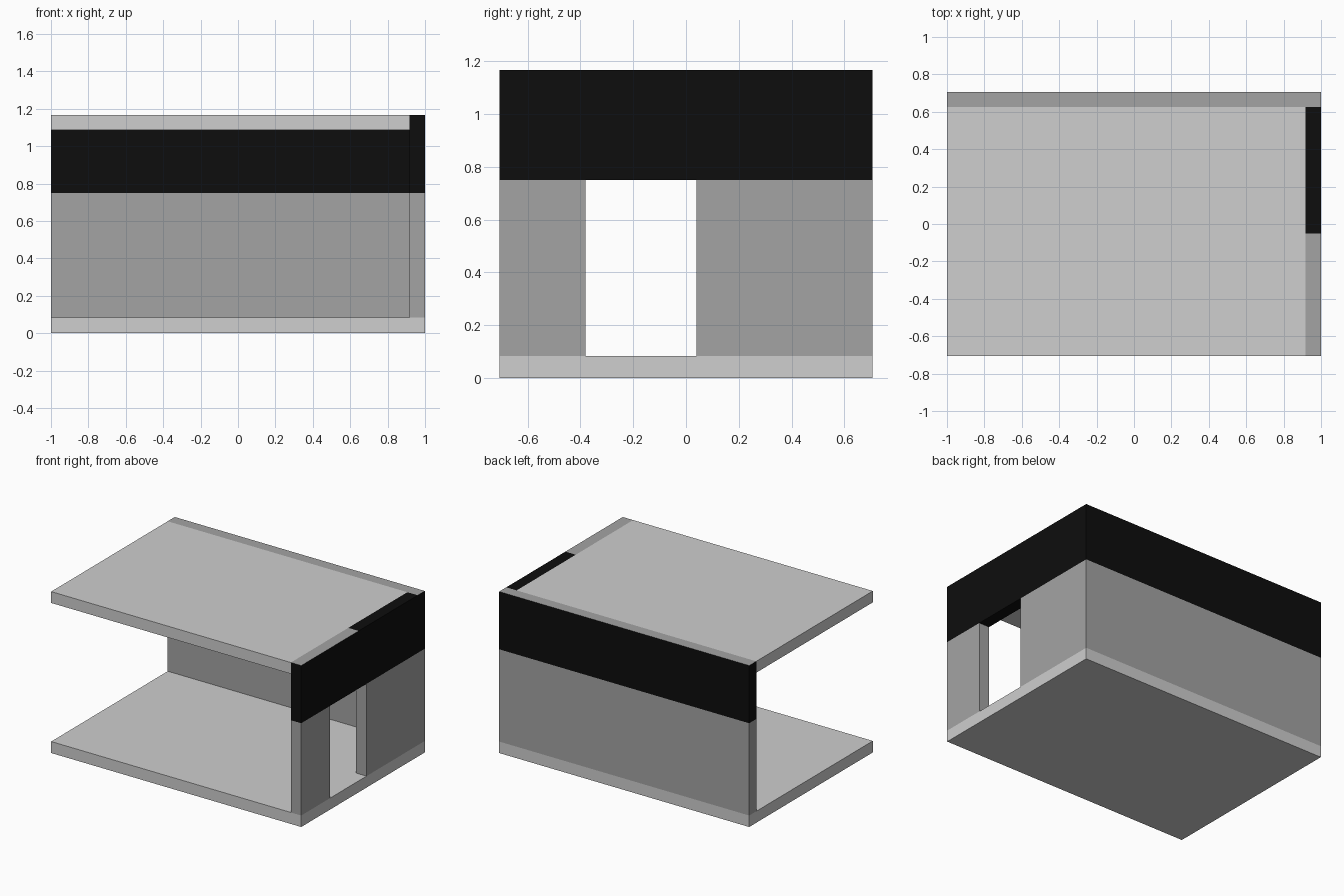
import bpy, bmesh

if "Cube" in bpy.data.objects:
    bpy.data.objects.remove(bpy.data.objects["Cube"])


def material(name, v):
    m = bpy.data.materials.new(name)
    m.diffuse_color = (v, v, v, 1)
    m.use_nodes = True
    m.node_tree.nodes["Principled BSDF"].inputs["Base Color"].default_value = m.diffuse_color
    return m


LIGHT = material("light grey", 0.62)
GREY = material("mid grey", 0.37)
BLACK = material("black", 0.004)


def extruded_plan(name, rects, z0, z1, mats, rule=None):
    """Raise adjoining plan rectangles (x0, y0, x1, y1) into one solid."""
    bm = bmesh.new()
    for x0, y0, x1, y1 in rects:
        bm.faces.new([bm.verts.new((x, y, z0)) for x, y in
                      ((x0, y0), (x1, y0), (x1, y1), (x0, y1))])
    bmesh.ops.remove_doubles(bm, verts=bm.verts[:], dist=1e-4)
    res = bmesh.ops.extrude_face_region(bm, geom=bm.faces[:], use_keep_orig=True)
    for v in res["geom"]:
        if isinstance(v, bmesh.types.BMVert):
            v.co.z = z1
    bmesh.ops.recalc_face_normals(bm, faces=bm.faces[:])
    if rule:
        for f in bm.faces:
            f.material_index = rule(f)
    me = bpy.data.meshes.new(name)
    bm.to_mesh(me)
    bm.free()
    for m in mats:
        me.materials.append(m)
    ob = bpy.data.objects.new(name, me)
    bpy.context.collection.objects.link(ob)
    return ob


HX, HY = 1.0, 0.706          # half sizes of the plan
IX, IY = 0.917, 0.625        # inner faces of the right and back walls
FLOOR, BAND, ROOF, TOP = 0.083, 0.75, 1.085, 1.167
DOOR0, DOOR1 = -0.38, 0.04

# Floor and roof slabs
extruded_plan("floor", [(-HX, -HY, HX, HY)], 0, FLOOR, [LIGHT])
extruded_plan("roof", [(-HX, -HY, IX, IY)], ROOF, TOP, [LIGHT])

# Lower walls, either side of the doorway
back = (-HX, IY, IX, HY)
corner = (IX, IY, HX, HY)
extruded_plan("lower_walls", [back, corner, (IX, DOOR1, HX, IY)], FLOOR, BAND, [GREY])
extruded_plan("door_side_wall", [(IX, -HY, HX, DOOR0)], FLOOR, BAND, [GREY])


# Black upper band, with a grey top except on the rear half of the right wall
def band_colour(f):
    y = f.calc_center_median().y
    return 1 if f.normal.z > 0.5 and not -0.05 < y < IY else 0


extruded_plan("upper_wall_band",
              [back, corner, (IX, -0.05, HX, IY), (IX, -HY, HX, -0.05)],
              BAND, TOP, [BLACK, GREY], band_colour)
